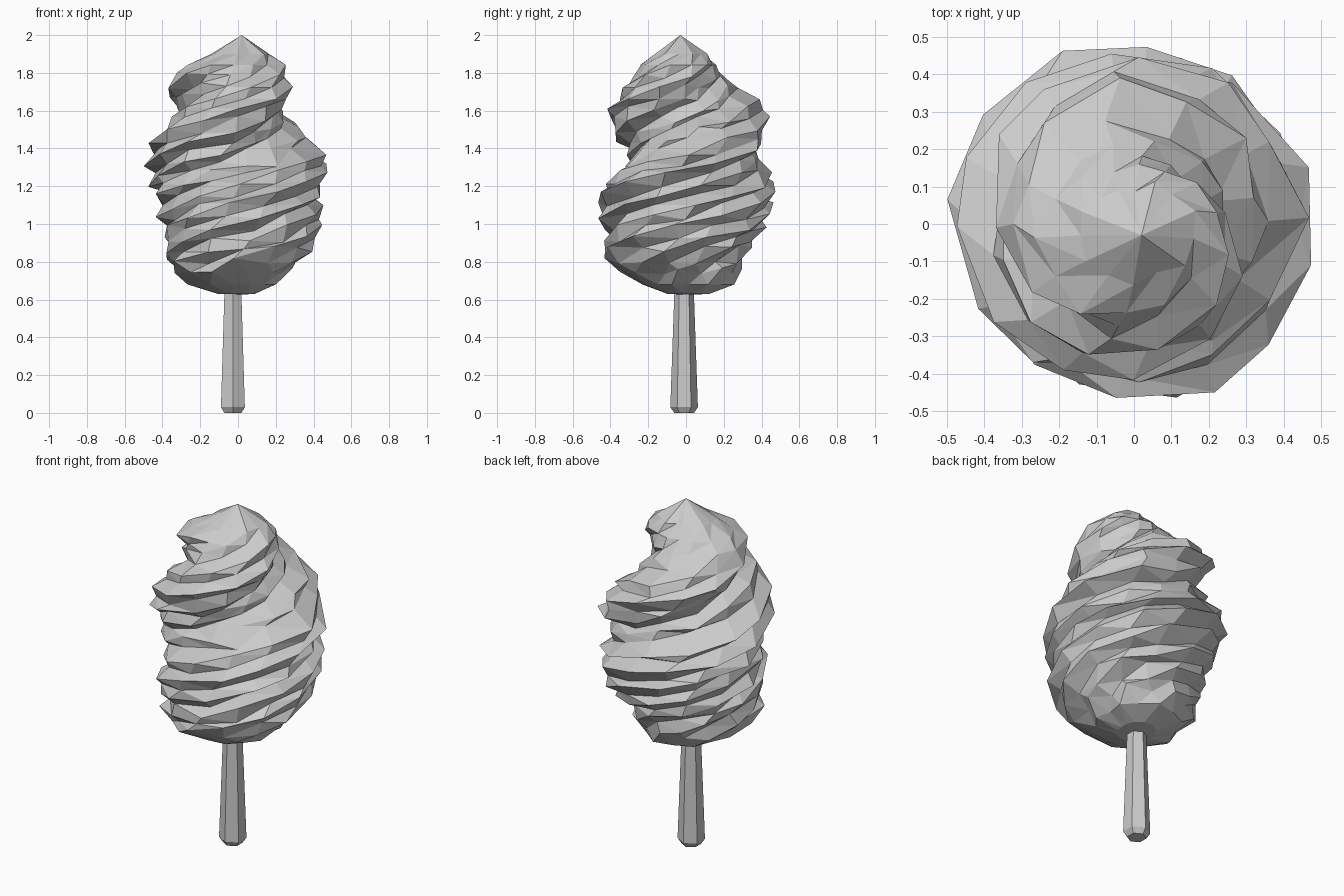
import bpy, bmesh, math, random

if "Cube" in bpy.data.objects:
    bpy.data.objects.remove(bpy.data.objects["Cube"])

random.seed(4)

# Outline distances from the axis at each height: right, back, left, front
OUTLINE = [
    (0.62, .06, .10, .07, .07), (0.67, .19, .25, .25, .22),
    (0.76, .27, .28, .37, .41), (0.84, .37, .32, .38, .44),
    (0.92, .42, .38, .40, .45), (1.00, .46, .43, .41, .46),
    (1.08, .44, .47, .44, .49), (1.15, .42, .49, .46, .47),
    (1.22, .45, .46, .47, .40), (1.30, .49, .43, .48, .31),
    (1.37, .44, .39, .49, .27), (1.45, .38, .40, .47, .33),
    (1.53, .27, .48, .38, .43), (1.60, .21, .43, .29, .43),
    (1.67, .21, .36, .34, .37), (1.74, .26, .24, .40, .34),
    (1.80, .26, .19, .34, .26), (1.87, .25, .13, .23, .23),
    (1.93, .10, .05, .08, .10), (2.00, .03, .02, .02, .04)]


def clamp(v, lo, hi):
    return max(lo, min(hi, v))


def extent(side, z):
    z = clamp(z, OUTLINE[0][0], OUTLINE[-1][0])
    for a, b in zip(OUTLINE, OUTLINE[1:]):
        if z <= b[0]:
            t = (z - a[0]) / (b[0] - a[0])
            return a[side + 1] * (1 - t) + b[side + 1] * t
    return OUTLINE[-1][side + 1]


def radius(angle, z):
    # Blend neighbouring outlines along a rising spiral
    q = (angle / (math.pi / 2)) % 4
    k, t = int(q) % 4, q % 1
    rise = 0.22 * clamp(min((z - 0.72) / 0.25, (1.93 - z) / 0.2), 0, 1)
    return (1 - t) * extent(k, z - rise * t) + t * extent((k + 1) % 4, z + rise * (1 - t))


def finish(bm, name):
    bmesh.ops.recalc_face_normals(bm, faces=bm.faces)
    mesh = bpy.data.meshes.new(name)
    bm.to_mesh(mesh)
    bm.free()
    obj = bpy.data.objects.new(name, mesh)
    bpy.context.collection.objects.link(obj)
    return obj


# Spun sugar: a twisted stack of rings with alternating ridges and grooves
N = 14
heights = [0.63, 0.68] + [0.75 + 0.0575 * i for i in range(20)] + [1.90]
bm = bmesh.new()
rings, twist, last = [], 0.0, 0.63
for i, z in enumerate(heights):
    twist += (z - last) / 0.11 * clamp((z - 0.65) / 0.25, 0.2, 1)
    last = z
    middle = 2 <= i < len(heights) - 2
    ring = []
    for j in range(N):
        a = twist + math.tau * j / N + (random.uniform(-.08, .08) if middle else 0)
        zz = z + (random.uniform(-.02, .02) if middle else 0)
        ridge = random.uniform(0.98, 1.05) if j % 2 else random.uniform(0.86, 0.97)
        r = radius(a, zz) * (ridge if i else 1)
        ring.append(bm.verts.new((r * math.cos(a), r * math.sin(a), zz)))
    rings.append(ring)
for lower, upper in zip(rings, rings[1:]):
    for j in range(N):
        k = (j + 1) % N
        bm.faces.new((lower[j], lower[k], upper[j]))
        bm.faces.new((lower[k], upper[k], upper[j]))
bottom = bm.verts.new((0, 0.02, 0.625))
tip = bm.verts.new((0.02, -0.03, 2.0))
for j in range(N):
    k = (j + 1) % N
    bm.faces.new((bottom, rings[0][k], rings[0][j]))
    bm.faces.new((tip, rings[-1][j], rings[-1][k]))
finish(bm, "cotton_candy")

# Six-sided tapered stick with a chamfered foot
bm = bmesh.new()
stick = []
for z, r in [(0, .052), (.03, .073), (.63, .052), (.72, .048)]:
    stick.append([bm.verts.new((-.027 + r * math.cos(math.pi / 6 + math.tau * j / 6),
                                -.01 + r * math.sin(math.pi / 6 + math.tau * j / 6), z))
                  for j in range(6)])
for lower, upper in zip(stick, stick[1:]):
    for j in range(6):
        k = (j + 1) % 6
        bm.faces.new((lower[j], lower[k], upper[k], upper[j]))
bm.faces.new(stick[0][::-1])
bm.faces.new(stick[-1])
finish(bm, "stick")
